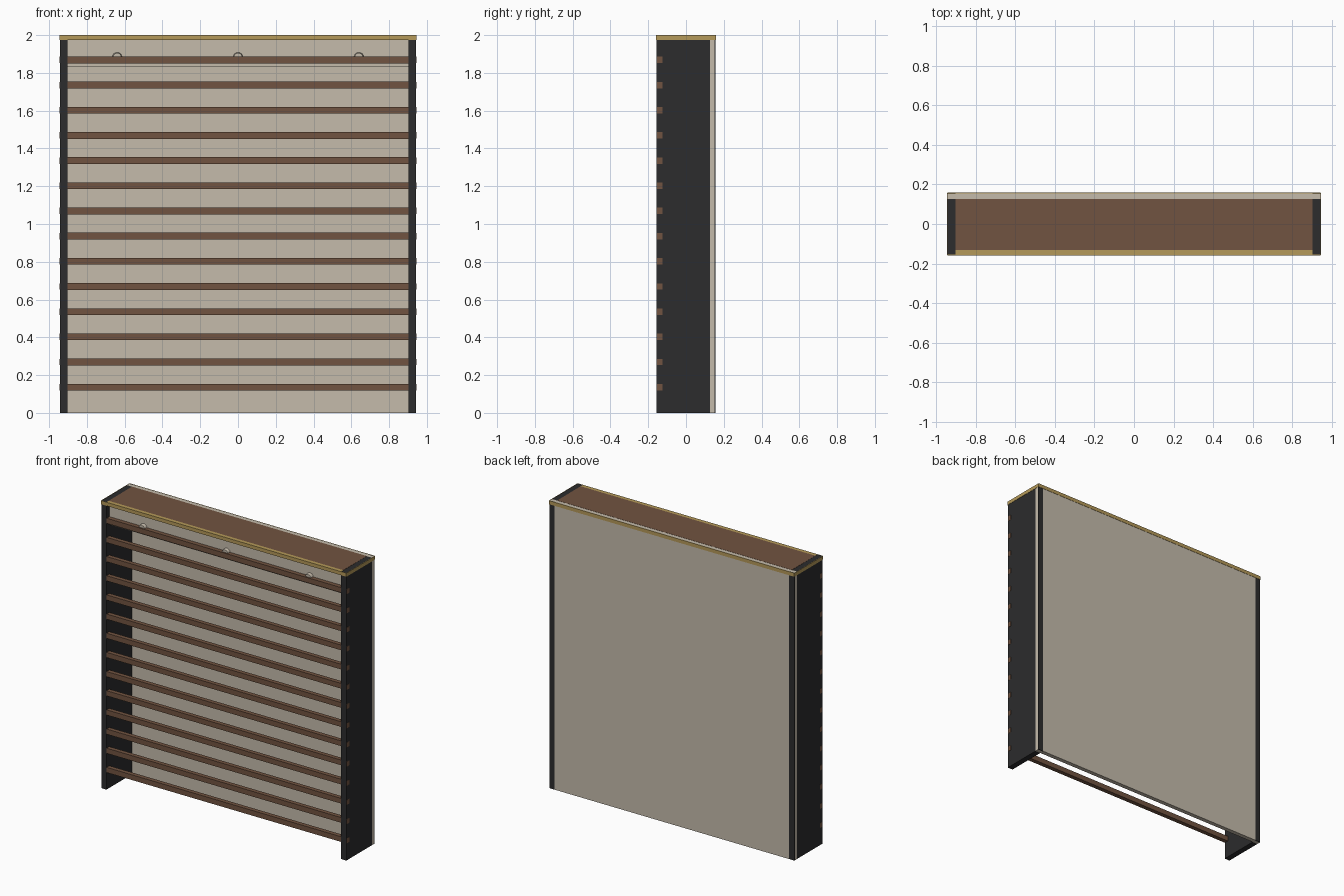
import bpy, bmesh, math
from mathutils import Matrix

if "Cube" in bpy.data.objects:
    bpy.data.objects.remove(bpy.data.objects["Cube"])


def material(name, rgb):
    m = bpy.data.materials.new(name)
    m.diffuse_color = (*rgb, 1.0)
    m.use_nodes = True
    m.node_tree.nodes["Principled BSDF"].inputs["Base Color"].default_value = m.diffuse_color
    return m


BEIGE = material("beige panel", (0.56, 0.50, 0.41))
BROWN = material("brown wood", (0.165, 0.087, 0.052))
DARK = material("charcoal", (0.025, 0.025, 0.026))
GOLD = material("brass", (0.46, 0.32, 0.10))


def finish(name, bm, mat):
    mesh = bpy.data.meshes.new(name)
    bm.to_mesh(mesh)
    bm.free()
    mesh.materials.append(mat)
    ob = bpy.data.objects.new(name, mesh)
    bpy.context.collection.objects.link(ob)
    return ob


def box(name, x, y, z, mat):
    """Box from (min, max) ranges."""
    bm = bmesh.new()
    c = [(a + b) / 2 for a, b in (x, y, z)]
    s = [b - a for a, b in (x, y, z)]
    bmesh.ops.create_cube(bm, size=1, matrix=Matrix.Translation(c) @ Matrix.Diagonal((*s, 1)))
    return finish(name, bm, mat)


W, IN, D = 0.943, 0.903, 0.156   # outer half width, inner half width, half depth
TRIM = 1.975                     # underside of brass trim


def span(side, a, b):
    return tuple(sorted((side * a, side * b)))


# Side panels, rear corner strips and brass edge bands
for side, label in ((-1, "left"), (1, "right")):
    box(label + "_side_panel", span(side, IN, W), (-D, 0.126), (0, 1.999), DARK)
    box(label + "_rear_strip", span(side, IN, W), (0.151, D), (0, 1.999), DARK)
    box(label + "_brass_band", span(side, W - 0.001, W + 0.002), (-D, D), (TRIM, 2), GOLD)

# Back panel, full width core with a flush field between the corner strips
box("back_panel_core", (-W, W), (0.126, 0.151), (0, 1.999), BEIGE)
box("back_panel_field", (-IN, IN), (0.151, D), (0, 1.999), BEIGE)
box("rear_brass_band", (-W, W), (D - 0.001, D + 0.002), (TRIM, 2), GOLD)

# Top board and front brass trim
box("top_board", (-IN, IN), (-0.132, 0.126), (TRIM, 2), BROWN)
box("front_brass_trim", (-IN, IN), (-D, -0.132), (TRIM, 2), GOLD)
box("front_brass_band", (-W, W), (-D - 0.002, -D + 0.001), (TRIM, 2), GOLD)

# Fascia behind the top slat
box("fascia_board", (-IN, IN), (-0.122, -0.102), (1.83, TRIM), BEIGE)

# Round knobs on the fascia
for i, x in enumerate((-0.64, 0, 0.64)):
    bm = bmesh.new()
    bmesh.ops.create_cone(bm, cap_ends=True, segments=24, radius1=0.026, radius2=0.022, depth=0.025,
                          matrix=Matrix.Translation((x, -0.132, 1.883)) @ Matrix.Rotation(math.pi / 2, 4, 'X'))
    finish(f"fascia_knob_{i + 1}", bm, BEIGE)

# Horizontal slats, their ends showing through the side panels
for i in range(14):
    z = 0.136 + i * 0.1333
    box(f"slat_{i + 1}", (-IN, IN), (-0.154, -0.124), (z - 0.018, z + 0.018), BROWN)
    box(f"slat_tenon_{i + 1}", (-W - 0.001, W + 0.001), (-0.153, -0.125), (z - 0.017, z + 0.017), BROWN)
